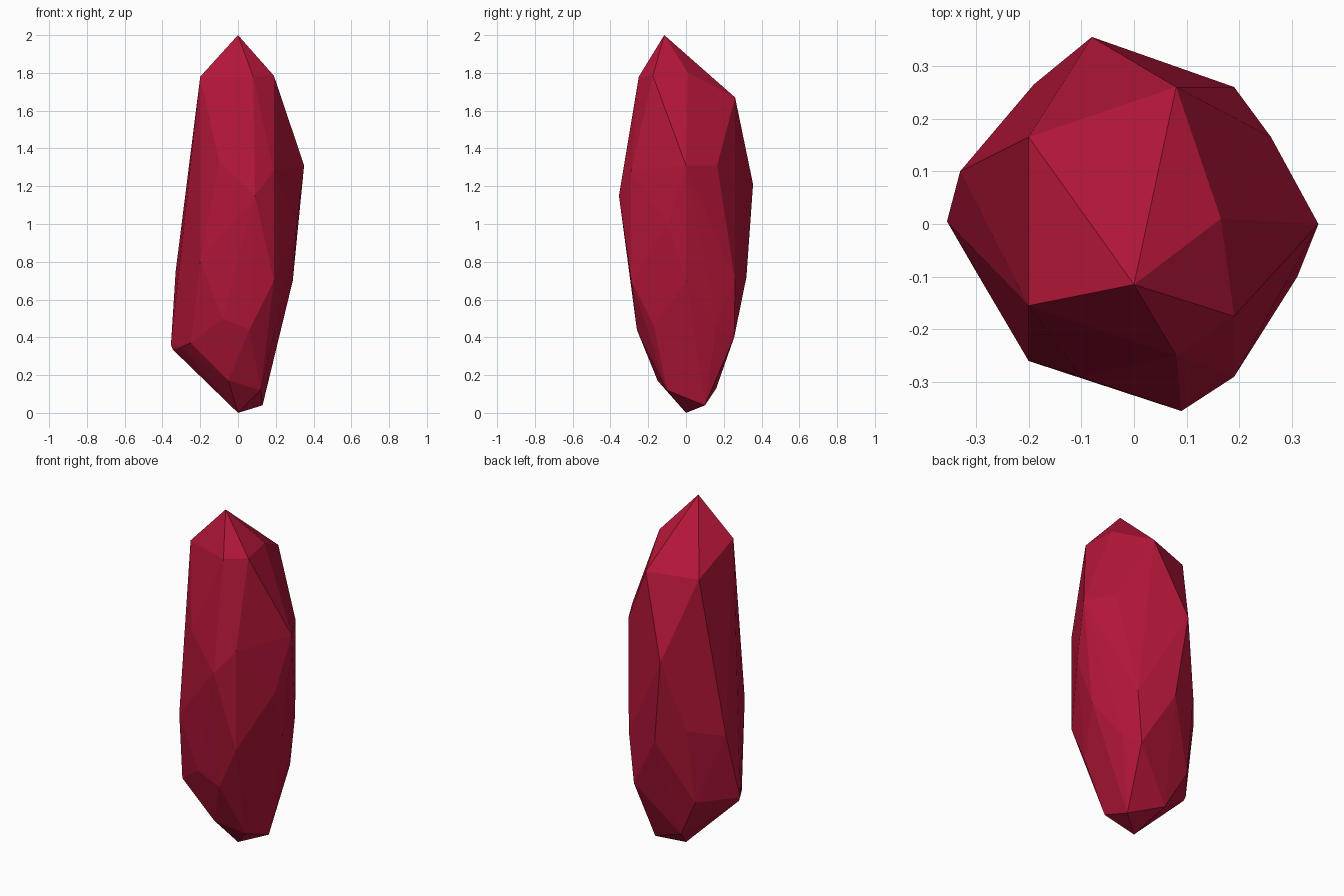
import bpy, bmesh, math

# Facet corners of the crystal, in bands from the tip to the foot
tip = [(0, -0.115, 2.0)]
shoulder = [(0.08, 0.26, 1.67), (-0.2, 0.165, 1.66), (-0.2, -0.155, 1.78),
            (0.08, -0.25, 1.78), (0.19, -0.175, 1.785), (0.165, 0.01, 1.8)]
upper = [(0.35, 0, 1.31), (0.26, 0.165, 1.31), (-0.08, 0.355, 1.21),
         (-0.1, -0.29, 1.33), (0.09, -0.355, 1.15), (0.19, -0.29, 1.28)]
middle = [(0.31, -0.1, 1.0), (0.19, 0.26, 0.7), (-0.02, 0.32, 0.72),
          (-0.19, 0.265, 0.8), (-0.33, 0.1, 0.75), (-0.2, -0.26, 0.8),
          (0.19, -0.29, 0.7), (0.29, 0, 0.7)]
lower = [(0.21, 0.16, 0.46), (0.16, 0.255, 0.4), (-0.2, 0.2, 0.36),
         (-0.355, 0.005, 0.36), (-0.345, 0, 0.335), (-0.3, -0.09, 0.35),
         (-0.25, -0.16, 0.37), (-0.08, -0.26, 0.5), (0.06, -0.26, 0.44),
         (0.2, -0.17, 0.46)]
foot = [(0, 0, 0), (0.13, 0.1, 0.04), (0.12, -0.1, 0.12),
        (-0.05, -0.15, 0.17), (-0.08, 0.16, 0.13)]

# Stretch a faceted skin over the corners
bm = bmesh.new()
for band in (tip, shoulder, upper, middle, lower, foot):
    for p in band:
        bm.verts.new(p)
hull = bmesh.ops.convex_hull(bm, input=bm.verts)
loose = {v for v in bm.verts if not v.link_faces}
bmesh.ops.delete(bm, geom=list(loose), context='VERTS')
bmesh.ops.dissolve_limit(bm, angle_limit=math.radians(1.5),
                         verts=bm.verts, edges=bm.edges)
bmesh.ops.recalc_face_normals(bm, faces=bm.faces)

mesh = bpy.data.meshes.new("crystal")
bm.to_mesh(mesh)
bm.free()
crystal = bpy.data.objects.new("crystal", mesh)
bpy.context.collection.objects.link(crystal)

# Deep red material
red = bpy.data.materials.new("deep_red")
red.diffuse_color = (0.45, 0.008, 0.04, 1)
mesh.materials.append(red)
